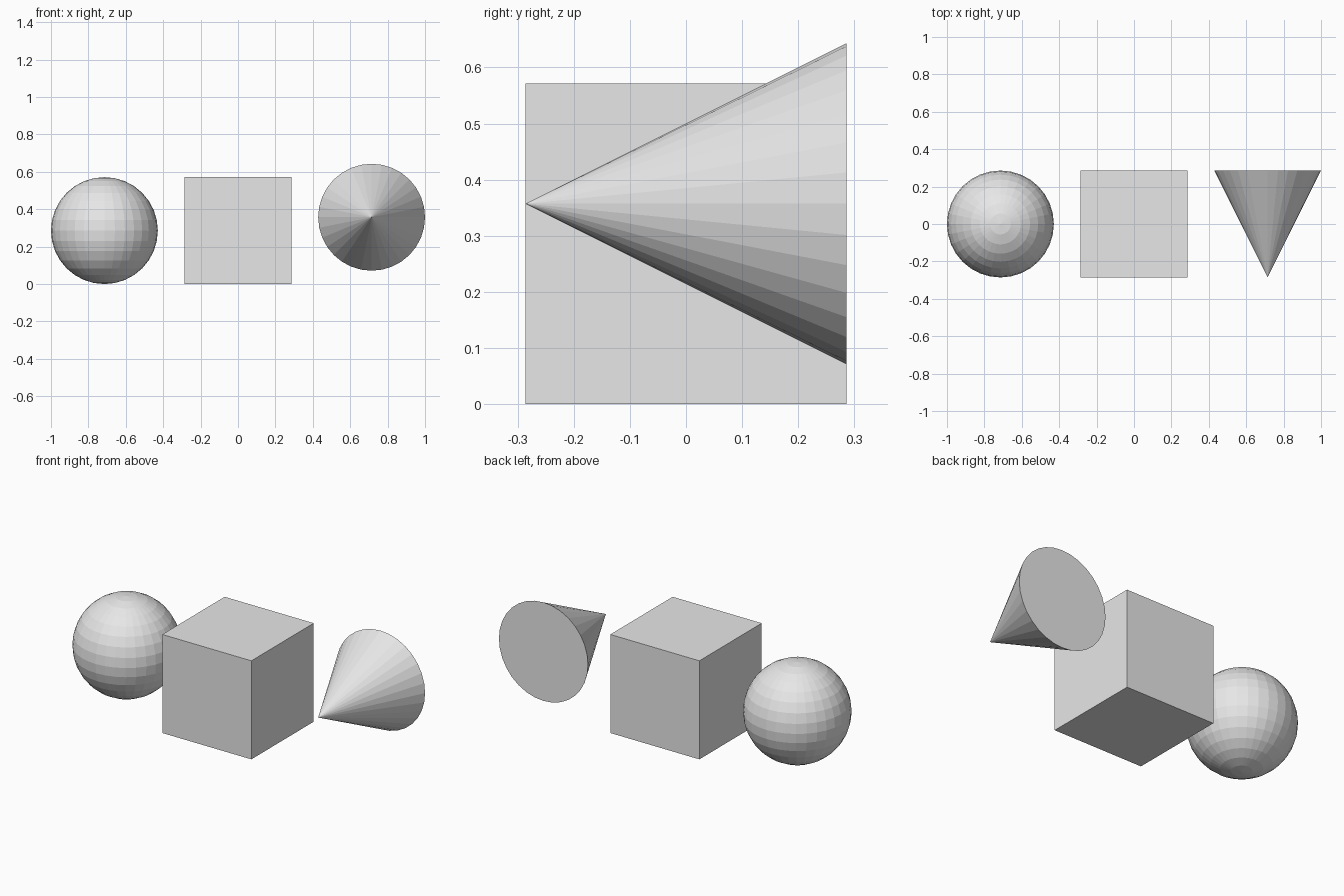
import bpy
import math

old = bpy.data.objects.get("Cube")
if old:
    bpy.data.objects.remove(old, do_unlink=True)

R = 2 / 7          # shared radius / half size
SPACING = 5 / 7    # distance between neighbouring solids

# One plain grey for everything
grey = bpy.data.materials.new("light_grey")
grey.use_nodes = True
colour = (0.8, 0.8, 0.8, 1)
grey.diffuse_color = colour
grey.node_tree.nodes["Principled BSDF"].inputs["Base Color"].default_value = colour


def finish(name):
    obj = bpy.context.object
    obj.name = name
    obj.data.materials.clear()
    obj.data.materials.append(grey)
    bpy.ops.object.shade_flat()


# Faceted ball on the model's right
bpy.ops.mesh.primitive_uv_sphere_add(segments=32, ring_count=16, radius=R,
                                     location=(-SPACING, 0, R))
finish("ball")

# Box in the middle
bpy.ops.mesh.primitive_cube_add(size=2 * R, location=(0, 0, R))
finish("box")

# Raised cone on the model's left, tip pointing forward
bpy.ops.mesh.primitive_cone_add(vertices=32, radius1=R, radius2=0, depth=2 * R,
                                location=(SPACING, 0, 1.25 * R),
                                rotation=(math.pi / 2, 0, 0))
finish("cone")
